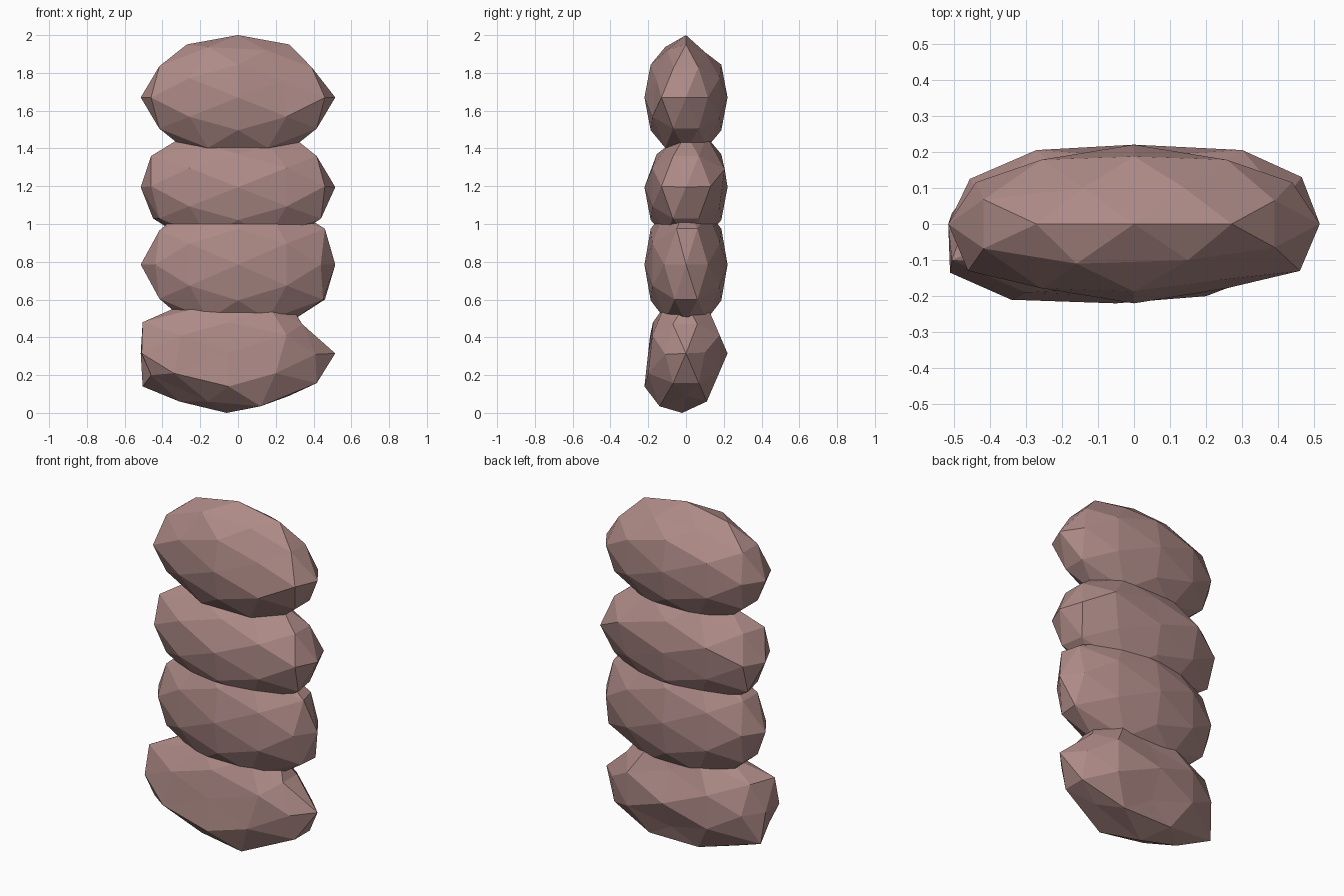
import bpy, bmesh, math
from mathutils import Vector, Matrix

HALF = Vector((0.515, 0.22, 0.33))   # half size shared by all stones

mat = bpy.data.materials.new("dusky_stone")
mat.diffuse_color = (0.42, 0.255, 0.24, 1)


def stone(name, z, half_z, tweaks):
    """Faceted ellipsoid; each tweak moves the vertex in a direction to a point."""
    bm = bmesh.new()
    bmesh.ops.create_icosphere(bm, subdivisions=2, radius=1)
    # turn so an edge midpoint lies on each axis
    turn = Matrix.Rotation(-math.atan2(1, (1 + 5 ** 0.5) / 2), 3, 'Y')
    bmesh.ops.rotate(bm, cent=(0, 0, 0), matrix=turn, verts=bm.verts)
    picks = [(max(bm.verts, key=lambda v: v.co.dot(Vector(d).normalized())), p)
             for d, p in tweaks]
    for v in bm.verts:
        v.co = (v.co.x * HALF.x, v.co.y * HALF.y, v.co.z * half_z + z)
    for v, p in picks:
        v.co = p
    bmesh.ops.recalc_face_normals(bm, faces=bm.faces)
    me = bpy.data.meshes.new(name)
    bm.to_mesh(me)
    bm.free()
    me.materials.append(mat)
    ob = bpy.data.objects.new(name, me)
    bpy.context.collection.objects.link(ob)


# Bottom stone: blunt left end, pointed right end, tapered back
stone("bottom_stone", 0.315, 0.315, [
    ((-.85, -.53, 0), (-.51, -.135, .315)),
    ((-.81, -.31, -.5), (-.46, -.115, .2)),
    ((-.81, .31, -.5), (-.505, .03, .14)),
    ((-.81, -.31, .5), (-.505, -.10, .48)),
    ((-.81, .31, .5), (-.45, .05, .48)),
    ((-.5, -.81, -.31), (-.34, -.21, .21)),
    ((-.5, -.81, .31), (-.30, -.19, .41)),
    ((0, -.85, -.53), (-.05, -.22, .14)),
    ((0, -1, 0), (-.05, -.20, .32)),
    ((0, -.85, .53), (-.05, -.175, .48)),
    ((.5, -.81, -.31), (.20, -.20, .21)),
    ((0, 0, -1), (-.06, -.02, 0)),
    ((.31, -.5, -.81), (.12, -.14, .035)),
    ((.53, 0, -.85), (.27, 0, .09)),
    ((-.53, 0, -.85), (-.31, -.02, .06)),
    ((0, .85, -.53), (0, .14, .15)),
    ((0, .85, .53), (0, .14, .48)),
    ((.85, .53, 0), (.41, .10, .32)),
    ((.85, -.53, 0), (.41, -.11, .31)),
    ((.81, .31, .5), (.34, .06, .47)),
    ((.81, -.31, .5), (.34, -.07, .47)),
])

# Second stone: squarer right end
stone("lower_middle_stone", 0.785, 0.36, [
    ((.81, -.31, .5), (.46, -.05, .975)),
    ((.81, .31, .5), (.43, .06, .975)),
    ((.81, -.31, -.5), (.45, -.06, .6)),
    ((.81, .31, -.5), (.46, .06, .6)),
])

# Third stone: both ends blunt, front upper edge cut back
stone("upper_middle_stone", 1.195, 0.33, [
    ((-.81, -.31, .5), (-.46, -.07, 1.36)),
    ((-.81, .31, -.5), (-.45, .07, 1.03)),
    ((.81, -.31, -.5), (.44, -.07, 1.03)),
    ((0, -.85, .53), (0, -.155, 1.37)),
    ((.31, -.5, .81), (.16, -.09, 1.42)),
    ((-.31, -.5, .81), (-.16, -.09, 1.42)),
    ((.85, .53, 0), (.465, .13, 1.2)),
    ((.85, -.53, 0), (.46, -.13, 1.2)),
    ((-.85, -.53, 0), (-.46, -.12, 1.2)),
    ((-.85, .53, 0), (-.455, .125, 1.2)),
    ((.5, .81, .31), (.30, .205, 1.29)),
    ((-.5, .81, .31), (-.27, .205, 1.29)),
])

# Top stone: flatter back slope, fuller ends
stone("top_stone", 1.67, 0.33, [
    ((.5, -.81, .31), (.24, -.155, 1.76)),
    ((.31, .5, .81), (.14, .10, 1.91)),
    ((-.31, .5, .81), (-.14, .10, 1.91)),
    ((.31, -.5, .81), (.15, -.10, 1.92)),
    ((.81, .31, .5), (.39, .065, 1.83)),
    ((.81, -.31, .5), (.39, -.065, 1.83)),
    ((-.85, -.53, 0), (-.46, -.13, 1.67)),
    ((.85, -.53, 0), (.46, -.13, 1.67)),
])
